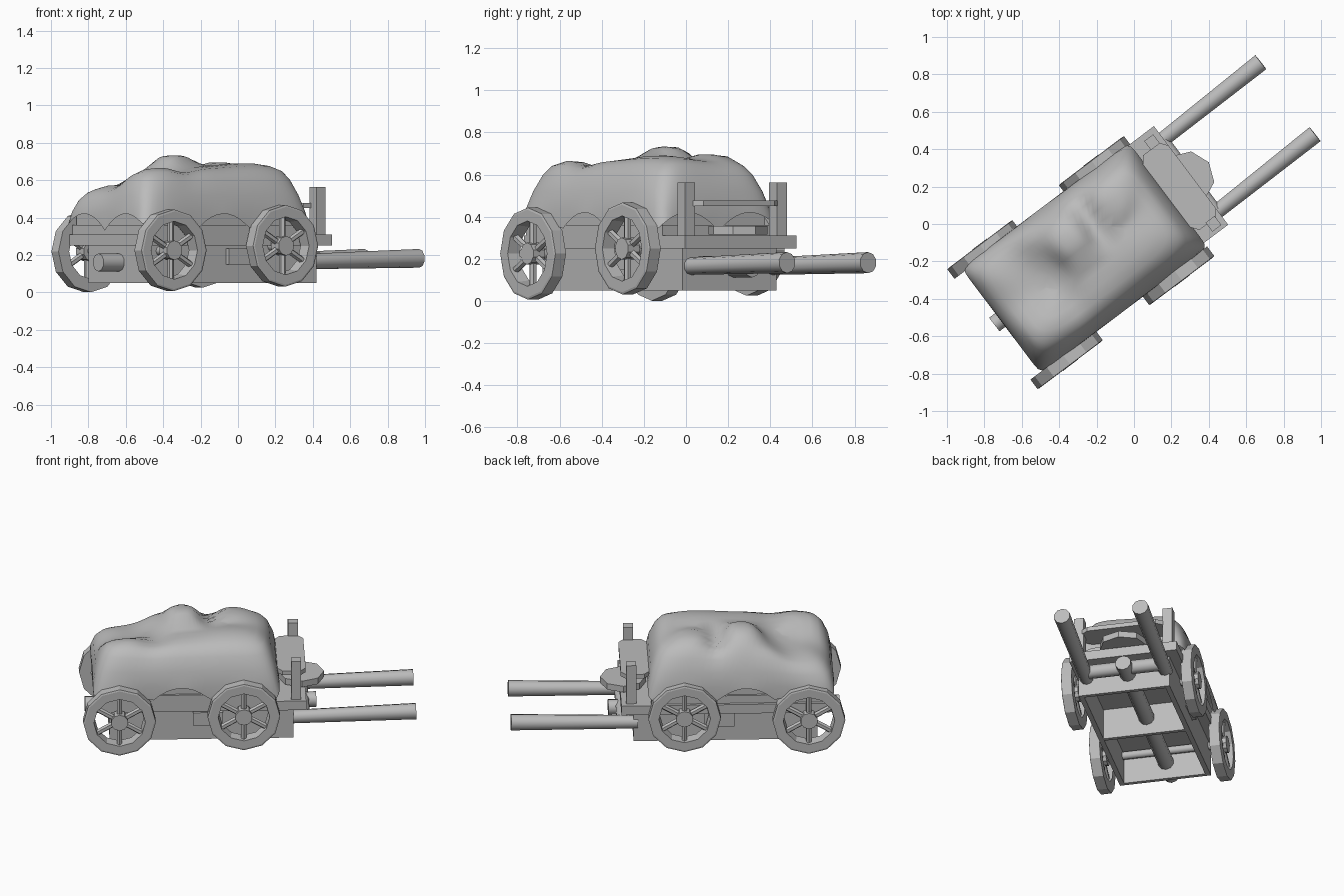
import bpy, bmesh, math
from mathutils import Matrix, Vector

cube = bpy.data.objects.get("Cube")
if cube:
    bpy.data.objects.remove(cube, do_unlink=True)

grey = bpy.data.materials.new("plain grey")
grey.use_nodes = True
grey.diffuse_color = (0.5, 0.5, 0.5, 1)
grey.node_tree.nodes["Principled BSDF"].inputs["Base Color"].default_value = (0.5, 0.5, 0.5, 1)

# Wagon axes: x forward, y left; the whole wagon is turned about z
TURN = Matrix.Rotation(math.radians(37), 4, 'Z')
MID = 0.014


def finish(name, bm, smooth=None):
    bmesh.ops.recalc_face_normals(bm, faces=bm.faces)
    me = bpy.data.meshes.new(name)
    bm.to_mesh(me)
    bm.free()
    me.transform(TURN)
    me.materials.append(grey)
    if smooth:
        for p in me.polygons:
            p.use_smooth = True
        me.set_sharp_from_angle(angle=math.radians(smooth))
    ob = bpy.data.objects.new(name, me)
    bpy.context.collection.objects.link(ob)


def box(name, x, y, z):
    bm = bmesh.new()
    size = Matrix.Diagonal((x[1] - x[0], y[1] - y[0], z[1] - z[0], 1))
    centre = Matrix.Translation((sum(x) / 2, sum(y) / 2, sum(z) / 2))
    bmesh.ops.create_cube(bm, size=1, matrix=centre @ size)
    finish(name, bm)


def add_rod(bm, a, b, r1, r2, sides):
    a, b = Vector(a), Vector(b)
    rot = (b - a).to_track_quat('Z', 'Y').to_matrix().to_4x4()
    bmesh.ops.create_cone(bm, cap_ends=True, segments=sides, radius1=r1, radius2=r2,
                          depth=(b - a).length, matrix=Matrix.Translation((a + b) / 2) @ rot)


def rod(name, a, b, r1, r2=None, sides=10):
    bm = bmesh.new()
    add_rod(bm, a, b, r1, r2 or r1, sides)
    finish(name, bm, 50)


def prism(name, points, z0, z1):
    bm = bmesh.new()
    low = [bm.verts.new((x, y, z0)) for x, y in points]
    high = [bm.verts.new((x, y, z1)) for x, y in points]
    bm.faces.new(low)
    bm.faces.new(high)
    for i in range(len(points)):
        bm.faces.new((low[i - 1], low[i], high[i], high[i - 1]))
    finish(name, bm)


# Wheel: twelve-sided rim, six spokes and a hub
def wheel(name, x, y, z, side):
    bm = bmesh.new()
    profile = [(0.218, -0.033), (0.218, 0.03), (0.208, 0.033), (0.155, 0.033), (0.147, -0.033)]
    rings = []
    for i in range(12):
        a = math.radians(30 * i)
        rings.append([bm.verts.new((x + r * math.cos(a), y + side * w, z + r * math.sin(a)))
                      for r, w in profile])
    n = len(profile)
    for i in range(12):
        p, q = rings[i - 1], rings[i]
        for j in range(n):
            bm.faces.new((p[j - 1], p[j], q[j], q[j - 1]))
    c = Vector((x, y, z))
    for i in range(6):
        a = math.radians(60 * i + 30)
        d = Vector((math.cos(a), 0, math.sin(a)))
        add_rod(bm, c + d * 0.03, c + d * 0.16, 0.018, 0.018, 6)
    add_rod(bm, (x, y - 0.035, z), (x, y + 0.035, z), 0.052, 0.052, 10)
    finish(name, bm)


for end, x, z in (("front", 0.022, 0.246), ("rear", -0.725, 0.222)):
    for side, label in ((1, "left"), (-1, "right")):
        wheel(f"{end}_{label}_wheel", x, 0.006 + side * 0.37, z - side * 0.003, side)
    rod(f"{end}_axle", (x, MID - 0.36, z), (x, MID + 0.36, z), 0.025, sides=8)

# Chassis: boards open underneath, with a platform above
for side, label in ((1, "left"), (-1, "right")):
    y = MID + side * 0.265
    box(f"{label}_chassis_board", (-0.78, 0.325), (y - 0.015, y + 0.015), (0.05, 0.25))
    y = MID + side * 0.29
    box(f"{label}_side_block", (-0.28, -0.1), (y - 0.015, y + 0.015), (0.15, 0.235))
for label, x in (("rear", -0.768), ("middle", -0.22), ("front", 0.313)):
    box(f"{label}_cross_board", (x - 0.012, x + 0.012), (MID - 0.26, MID + 0.26), (0.05, 0.25))
box("platform", (-0.87, 0.4), (MID - 0.32, MID + 0.34), (0.25, 0.31))
box("load_side_boards", (-0.855, 0.22), (MID - 0.32, MID + 0.32), (0.31, 0.36))
box("load_box", (-0.84, 0.2), (MID - 0.305, MID + 0.305), (0.36, 0.46))
rod("centre_beam", (-0.92, 0.02, 0.16), (0.47, 0.04, 0.16), 0.048)

# Shafts with a cross bar
for side, label in ((1, "left"), (-1, "right")):
    y = 0.025 + side * 0.241
    rod(f"{label}_shaft", (0.3, y, 0.165), (1.062, y + 0.017, 0.182), 0.041, 0.05)
rod("shaft_cross_bar", (0.385, -0.21, 0.172), (0.385, 0.26, 0.172), 0.042)

# Driver's bench, posts and footrest
for side, label in ((1, "left"), (-1, "right")):
    y = 0.018 + side * 0.273
    box(f"{label}_post", (0.31, 0.37), (y - 0.03, y + 0.03), (0.31, 0.562))
bench = [(0.23, -0.21), (0.26, -0.25), (0.37, -0.25), (0.4, -0.21)]
prism("bench", [(x, y + MID) for x, y in bench] +
      [(x, MID - y) for x, y in reversed(bench)], 0.45, 0.478)
foot = [(0.138 * math.cos(math.radians(a)), 0.145 * math.sin(math.radians(a)))
        for a in range(0, 360, 45)]
prism("footrest", [(0.38 + x, 0.023 + y) for x, y in foot], 0.315, 0.355)

# Lumpy cover: stacked rounded outlines with a scalloped hem
# Each lump: x, y, height, x radius, y radius, flatness
bumps = [(-0.33, 0.14, 0.066, 0.12, 0.13, 2), (-0.02, 0.17, 0.03, 0.11, 0.12, 2),
         (-0.18, 0.2, -0.035, 0.06, 0.12, 1), (-0.05, -0.12, 0.025, 0.22, 0.13, 1),
         (-0.52, -0.08, -0.035, 0.1, 0.17, 1), (-0.74, 0.17, -0.09, 0.24, 0.25, 2),
         (-0.64, -0.18, 0.01, 0.08, 0.1, 1)]


def lump(x, y):
    return sum(h * math.exp(-(((x - u) / a) ** 2 + ((y - v) / b) ** 2) ** k)
               for u, v, h, a, b, k in bumps)


def scallop(d):
    return 0.09 * (1 - (((d / 0.37 + 0.5) % 1 - 0.5) * 2) ** 2)


STEPS = 28
square = [Matrix.Rotation(k * math.pi / 2, 2) @ Vector((1, 2 * i / STEPS - 1))
          for k in range(4) for i in range(STEPS)]
# Each level: height, inset, corner sharpness
levels = [(0.33, 0, 24), (0.43, 0.002, 12), (0.52, 0.018, 8), (0.6, 0.05, 7), (0.64, 0.083, 7),
          (0.66, 0.13, 6), (0.665, 0.19, 6), (0.667, 0.25, 6), (0.667, 0.3, 6)]
bm = bmesh.new()
rows = []
for z, inset, power in levels:
    row = []
    for s in square:
        p = s / (abs(s.x) ** power + abs(s.y) ** power) ** (1 / power)
        x = -0.32 + p.x * (0.56 - inset)
        y = MID + p.y * (0.353 - inset)
        if z == 0.33:
            on_end = abs(s.x) > abs(s.y)
            h = z + (scallop(y - MID - 0.185) if on_end else scallop(x + 0.35))
        else:
            h = z + lump(x, y) * min(1, max(0, (z - 0.45) / 0.19))
        row.append(bm.verts.new((x, y, h)))
    rows.append(row)
for lo, hi in zip(rows, rows[1:]):
    for i in range(len(square)):
        bm.faces.new((lo[i - 1], lo[i], hi[i], hi[i - 1]))
# Close the narrow crown
cap = bm.faces.new(rows[-1])
bmesh.ops.triangulate(bm, faces=[cap])
finish("load_cover", bm, 60)
